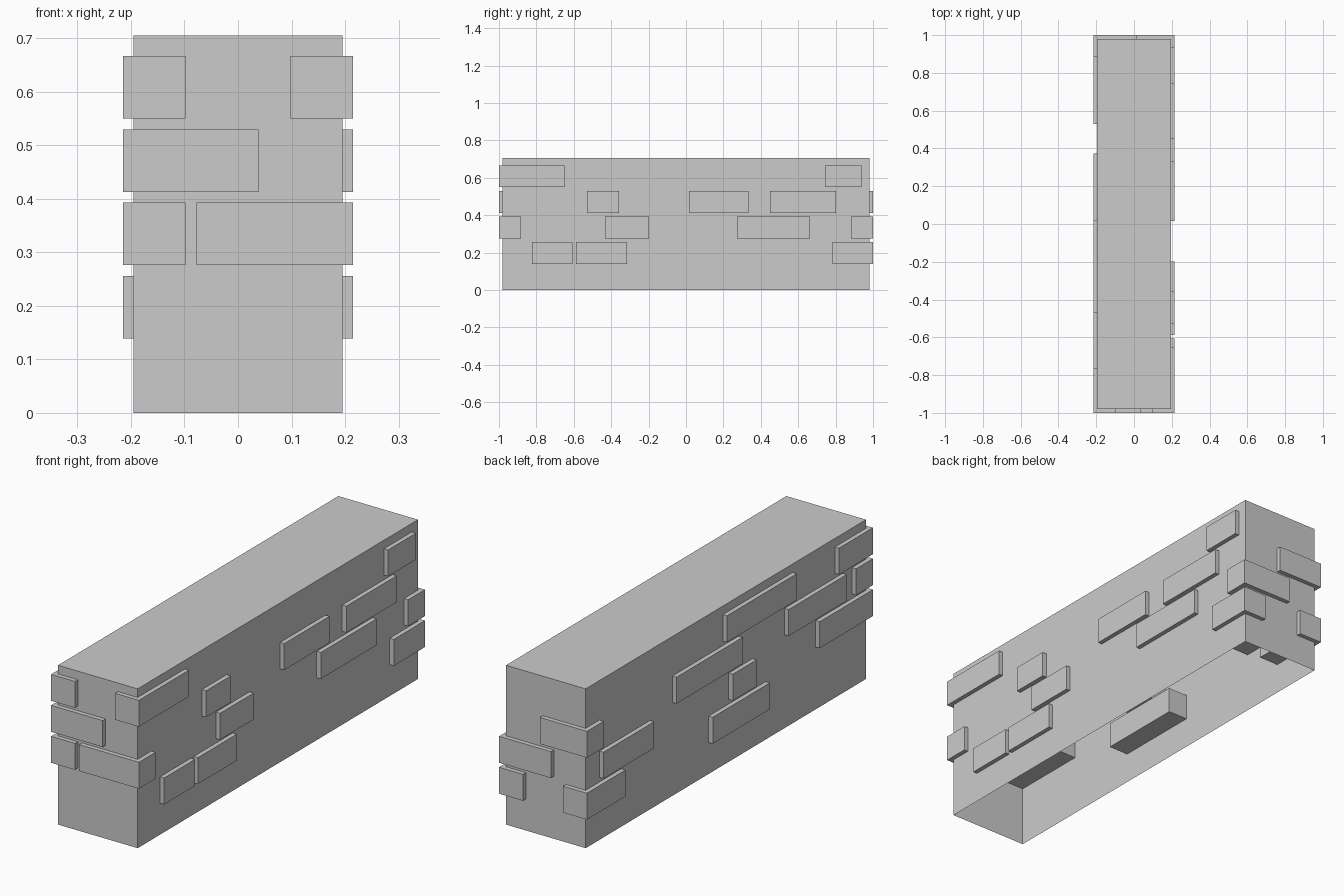
import bpy, bmesh

if "Cube" in bpy.data.objects:
    bpy.data.objects.remove(bpy.data.objects["Cube"])

HX, HY, H = 0.195, 0.98, 0.705      # wall half sizes and height
OX, OY = 0.215, 1.0                 # outer planes of the bricks
D = 0.117                           # brick depth and height
ROWS = [0.139, 0.276, 0.413, 0.55]  # brick course heights


def box(name, x0, x1, y0, y1, z0, z1, open_bottom=False):
    bm = bmesh.new()
    bmesh.ops.create_cube(bm, size=1)
    for v in bm.verts:
        v.co = (x1 if v.co.x > 0 else x0,
                y1 if v.co.y > 0 else y0,
                z1 if v.co.z > 0 else z0)
    bm.normal_update()
    if open_bottom:
        down = [f for f in bm.faces if f.normal.z < -0.9]
        bmesh.ops.delete(bm, geom=down, context='FACES_ONLY')
    mesh = bpy.data.meshes.new(name)
    bm.to_mesh(mesh)
    bm.free()
    ob = bpy.data.objects.new(name, mesh)
    bpy.context.collection.objects.link(ob)
    return ob


# hollow wall body, open underneath
box("wall_body", -HX, HX, -HY, HY, 0, H, open_bottom=True)

# bricks per side: (course, start, end) along the face
right = [(0, -0.823, -0.607), (0, -0.588, -0.315), (0, 0.782, OY),
         (1, -0.433, -0.198), (1, 0.272, 0.663),
         (2, -0.53, -0.357), (2, 0.016, 0.333), (2, 0.45, 0.803),
         (3, -OY, -0.65), (3, 0.743, 0.937)]
left = [(0, 0.73, OY), (0, -0.279, 0.12),
        (1, 0.53, 0.883), (1, -0.187, -0.02), (1, -OY, -0.628),
        (2, -0.09, 0.374), (2, -0.817, -0.411),
        (3, -0.468, 0.021), (3, -OY, -0.763)]
front = [(1, -0.078, OX), (2, -OX, 0.038)]
back = [(1, -0.039, OX), (2, -OX, 0.015)]

for r, a, b in right:
    box("right_brick", OX - D, OX, a, b, ROWS[r], ROWS[r] + D)
for r, a, b in left:
    box("left_brick", -OX, -OX + D, a, b, ROWS[r], ROWS[r] + D)
for r, a, b in front:
    box("front_brick", a, b, -OY, -OY + D, ROWS[r], ROWS[r] + D)
for r, a, b in back:
    box("back_brick", a, b, OY - D, OY, ROWS[r], ROWS[r] + D)
